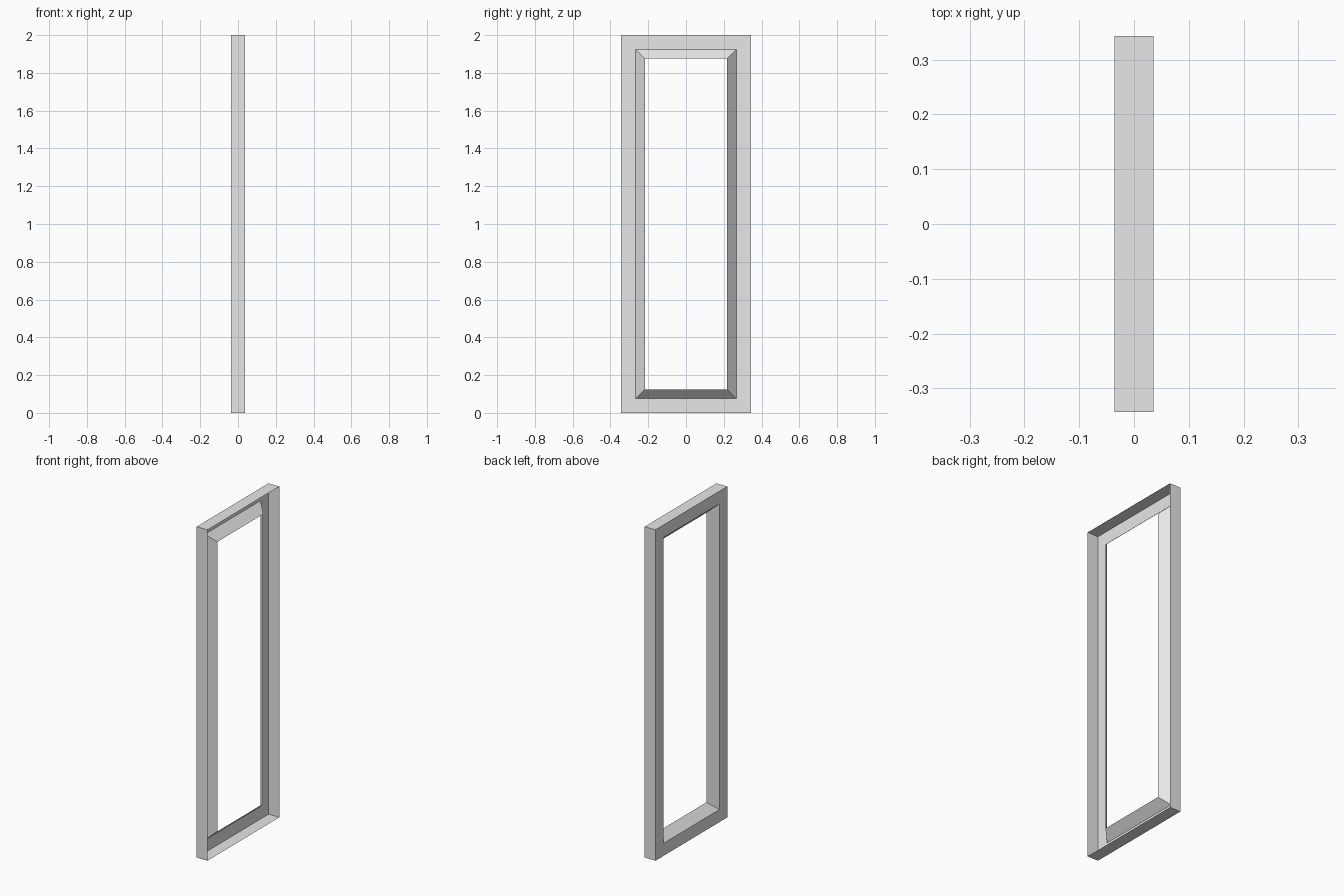
import bpy
import bmesh

cube = bpy.data.objects.get("Cube")
if cube:
    bpy.data.objects.remove(cube, do_unlink=True)

HALF_WIDTH, HEIGHT, HALF_DEPTH = 0.343, 2.0, 0.036

# One plain grey
GREY = (0.8, 0.8, 0.8, 1.0)
mat = bpy.data.materials.new("plain_grey")
mat.use_nodes = True
mat.diffuse_color = GREY
mat.node_tree.nodes["Principled BSDF"].inputs["Base Color"].default_value = GREY

# Sheet cross-section as (x, inset from the outer edge):
# outer wall, flat back plate, then a lip slanting into the opening
PROFILE = [
    (HALF_DEPTH, 0.0),
    (-HALF_DEPTH, 0.0),
    (-HALF_DEPTH, 0.076),
    (0.016, 0.125),
]


def add_ring(bm, x, inset):
    """Rectangle of four corners in the plane at x."""
    y = HALF_WIDTH - inset
    low, high = inset, HEIGHT - inset
    return [bm.verts.new((x, cy, cz))
            for cy, cz in ((-y, low), (y, low), (y, high), (-y, high))]


# Mitred frame: the profile carried round the rectangle, open on the +x side
bm = bmesh.new()
rings = [add_ring(bm, x, inset) for x, inset in PROFILE]
for a, b in zip(rings, rings[1:]):
    for i in range(4):
        j = (i + 1) % 4
        bm.faces.new((a[i], b[i], b[j], a[j]))

mesh = bpy.data.meshes.new("window_frame")
bm.to_mesh(mesh)
bm.free()
mesh.materials.append(mat)
frame = bpy.data.objects.new("window_frame", mesh)
bpy.context.collection.objects.link(frame)
